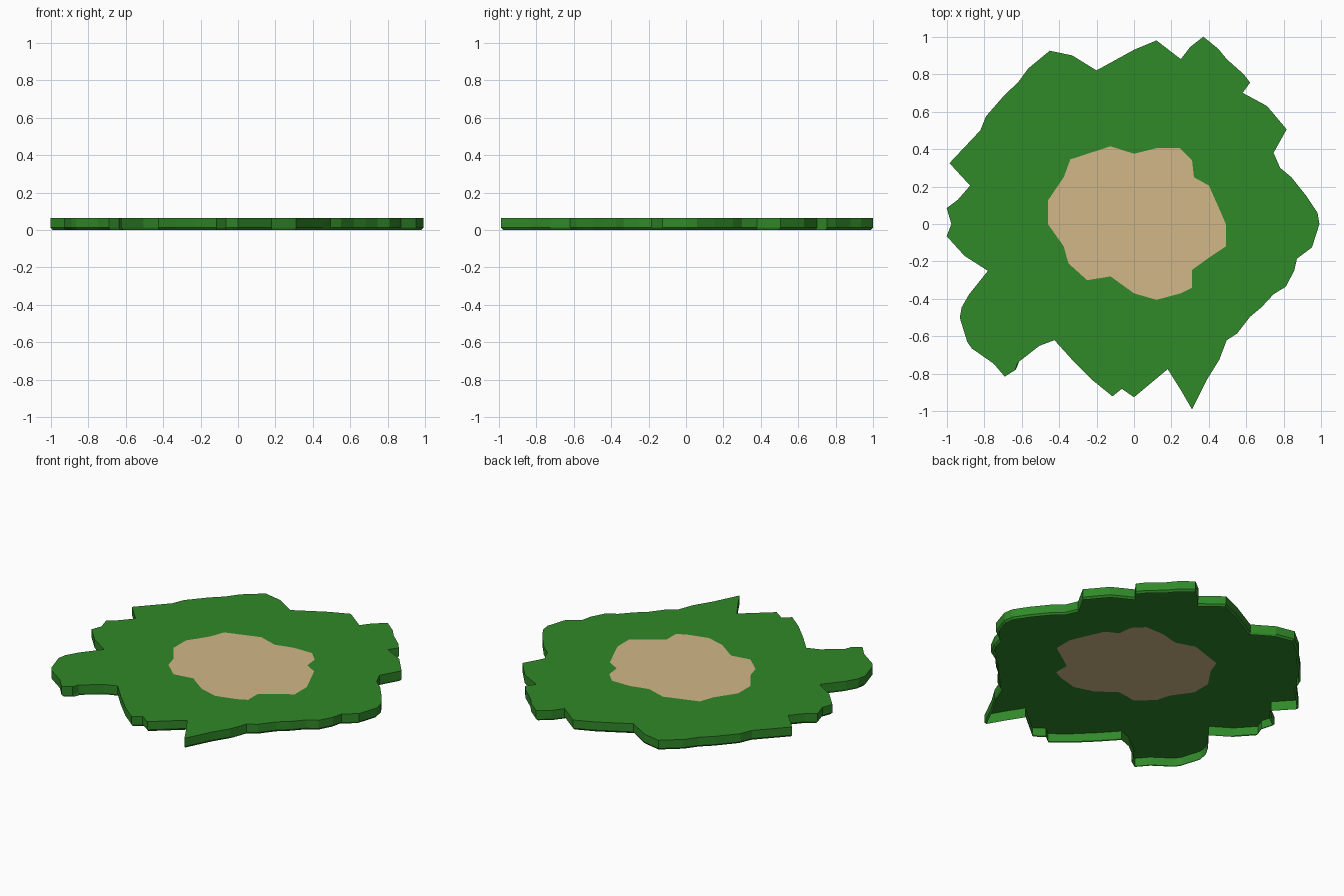
import bpy, bmesh

TOP, LIP, INSET = 0.065, 0.012, 0.988

# Ragged outer coast, counter-clockwise seen from above
COAST = [
    (.99, 0), (.98, .06), (.92, .15), (.84, .25), (.78, .30), (.745, .38), (.815, .505),
    (.71, .63), (.58, .70), (.62, .755), (.585, .80), (.495, .88), (.45, .935), (.37, 1),
    (.30, .945), (.25, .88), (.12, .98), (0, .93), (-.20, .82), (-.33, .90), (-.45, .925),
    (-.565, .83), (-.62, .755), (-.69, .69), (-.79, .575), (-.82, .50), (-.985, .325),
    (-.875, .205), (-.94, .13), (-1, .085), (-.975, 0), (-1, -.065), (-.905, -.17),
    (-.78, -.25), (-.88, -.375), (-.92, -.445), (-.93, -.50), (-.89, -.63), (-.865, -.665),
    (-.75, -.745), (-.69, -.815), (-.635, -.78), (-.62, -.74), (-.505, -.65), (-.425, -.62),
    (-.33, -.725), (-.22, -.835), (-.115, -.92), (-.065, -.88), (0, -.925), (.18, -.775),
    (.255, -.895), (.31, -.99), (.39, -.83), (.455, -.725), (.495, -.62), (.55, -.585),
    (.62, -.495), (.68, -.445), (.745, -.375), (.81, -.335), (.855, -.25), (.87, -.185),
    (.95, -.125)]

# Bare patch in the middle
PATCH = [
    (.49, 0), (.46, .07), (.40, .205), (.32, .25), (.31, .34), (.245, .405), (.12, .405),
    (0, .375), (-.125, .415), (-.34, .345), (-.375, .25), (-.46, .125), (-.46, 0),
    (-.375, -.12), (-.35, -.21), (-.25, -.30), (-.125, -.28), (0, -.37), (.12, -.405),
    (.25, -.37), (.31, -.34), (.31, -.245), (.40, -.18), (.49, -.12)]


def ring(bm, pts, z, s=1.0):
    return [bm.verts.new((x * s, y * s, z)) for x, y in pts]


def pairs(vs):
    return zip(vs, vs[1:] + vs[:1])


def loop_edges(bm, vs):
    return [bm.edges.get(p) or bm.edges.new(p) for p in pairs(vs)]


def finish(bm, name, color):
    mesh = bpy.data.meshes.new(name)
    bm.to_mesh(mesh)
    bm.free()
    mat = bpy.data.materials.new(name + "_color")
    mat.diffuse_color = color
    mesh.materials.append(mat)
    obj = bpy.data.objects.new(name, mesh)
    bpy.context.collection.objects.link(obj)


# Grass: flat top with a hole for the patch, walls, open underneath
bm = bmesh.new()
outer = ring(bm, COAST, TOP)
inner = ring(bm, PATCH, TOP)
bmesh.ops.triangle_fill(bm, use_beauty=True, normal=(0, 0, 1),
                        edges=loop_edges(bm, outer) + loop_edges(bm, inner))
for f in bm.faces:
    f.normal_update()
    if f.normal.z < 0:
        f.normal_flip()
wall = ring(bm, COAST, LIP)
foot = ring(bm, COAST, 0, INSET)
for hi, lo in ((outer, wall), (wall, foot)):
    for (a, b), (c, d) in zip(pairs(hi), pairs(lo)):
        bm.faces.new((a, c, d, b))
finish(bm, "grass_slab", (0.03, 0.25, 0.022, 1))

# Sand patch: fills the hole flush with the grass
bm = bmesh.new()
bm.faces.new(ring(bm, PATCH, TOP))
finish(bm, "sand_patch", (0.645, 0.474, 0.246, 1))
